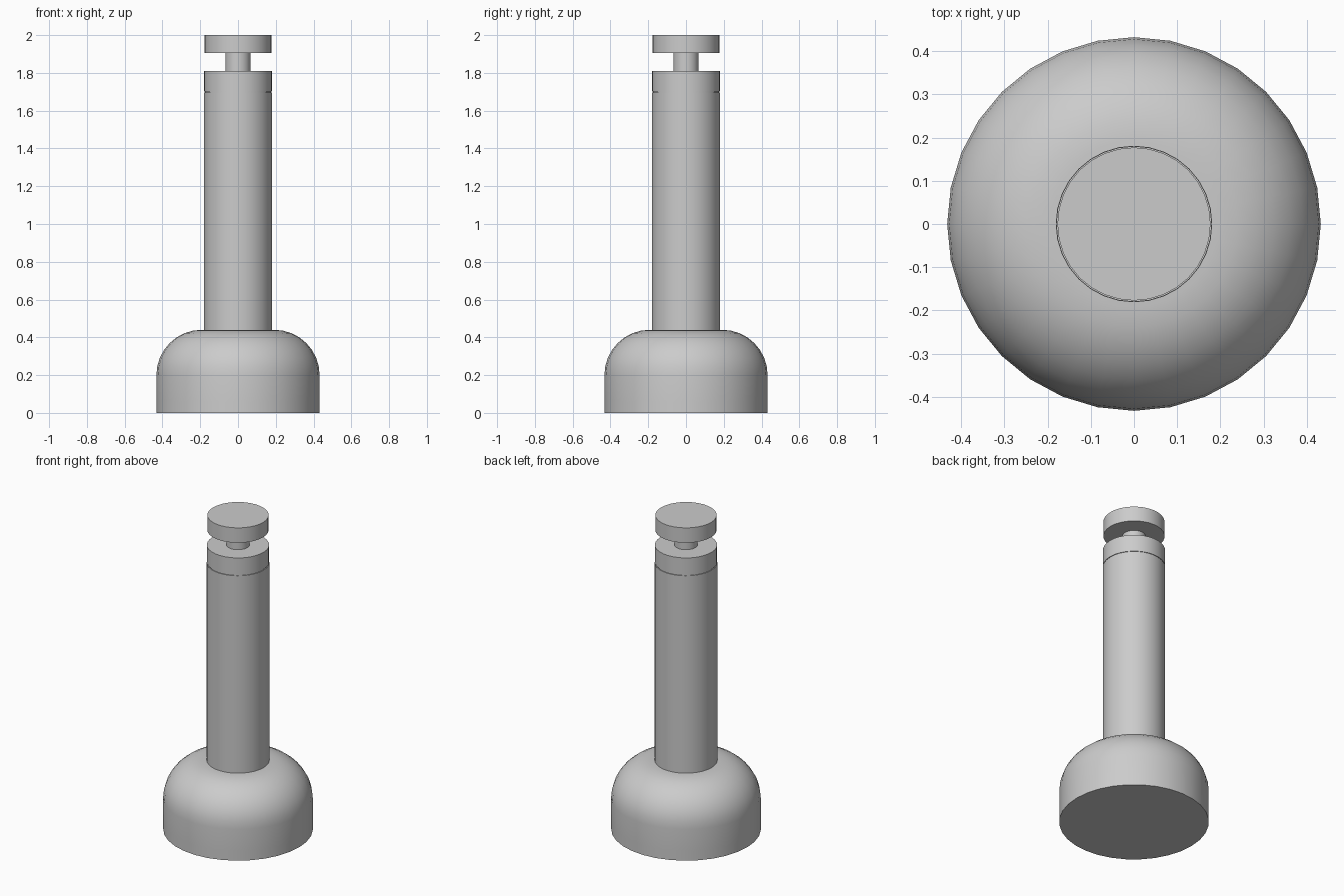
import bpy
import math

cube = bpy.data.objects.get("Cube")
if cube:
    bpy.data.objects.remove(cube, do_unlink=True)

SIDES = 32

grey = bpy.data.materials.new("light grey")
grey.use_nodes = True
grey.diffuse_color = (0.6, 0.6, 0.6, 1)
grey.node_tree.nodes["Principled BSDF"].inputs["Base Color"].default_value = (0.6, 0.6, 0.6, 1)


def lathe(name, profile):
    """Turn a (radius, height) profile around z and close both ends."""
    verts, faces = [], []
    for r, z in profile:
        for i in range(SIDES):
            a = math.tau * i / SIDES
            verts.append((r * math.cos(a), r * math.sin(a), z))
    for k in range(len(profile) - 1):
        for i in range(SIDES):
            j = (i + 1) % SIDES
            low, high = k * SIDES, (k + 1) * SIDES
            faces.append((low + i, low + j, high + j, high + i))
    faces.append(tuple(reversed(range(SIDES))))
    faces.append(tuple(range(len(verts) - SIDES, len(verts))))
    mesh = bpy.data.meshes.new(name)
    mesh.from_pydata(verts, [], faces)
    mesh.materials.append(grey)
    obj = bpy.data.objects.new(name, mesh)
    bpy.context.collection.objects.link(obj)
    bpy.ops.object.select_all(action="DESELECT")
    obj.select_set(True)
    bpy.context.view_layer.objects.active = obj
    bpy.ops.object.shade_smooth_by_angle(angle=math.radians(35))
    return obj


def cylinder(name, radius, bottom, top):
    return lathe(name, [(radius, bottom), (radius, top)])


# Weighted base: flat foot plate and a domed body with a rounded shoulder
cylinder("foot_plate", 0.432, 0, 0.06)
STEPS = 8
shoulder = []
for i in range(STEPS + 1):
    a = math.pi / 2 * i / STEPS
    shoulder.append((0.192 + 0.24 * math.cos(a), 0.2 + 0.24 * math.sin(a)))
lathe("base_body", [(0.432, 0.06)] + shoulder)

# Tall shaft with a collar, a thin neck and a button on top
cylinder("shaft", 0.181, 0.4, 1.697)
cylinder("collar_seam", 0.176, 1.69, 1.705)
cylinder("collar", 0.18, 1.702, 1.81)
cylinder("neck", 0.067, 1.80, 1.91)
cylinder("top_button", 0.177, 1.905, 2.0)
